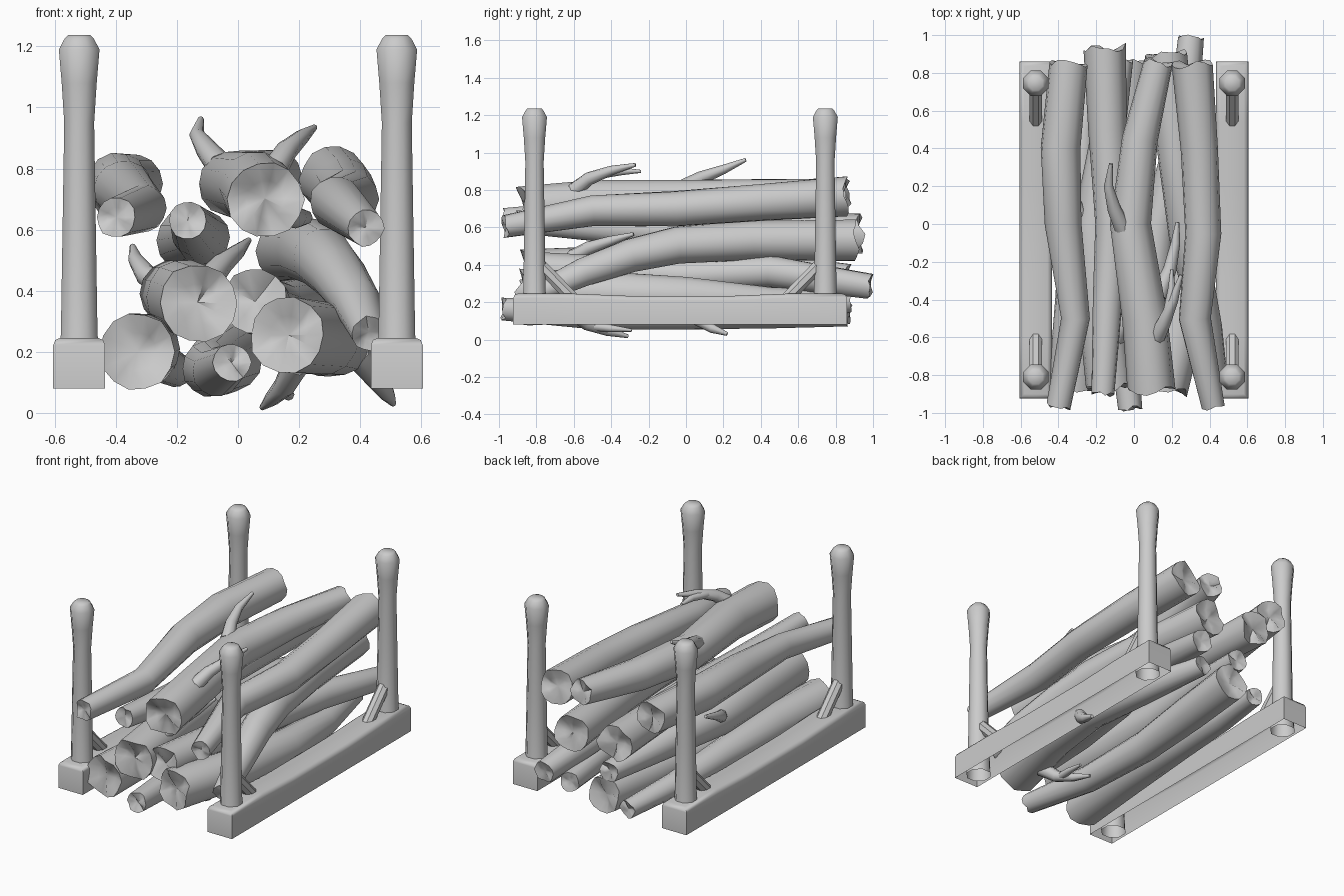
import bpy, bmesh, math, random
from mathutils import Vector, Matrix

if "Cube" in bpy.data.objects:
    bpy.data.objects.remove(bpy.data.objects["Cube"])
random.seed(4)

GREY = (0.6, 0.6, 0.6, 1)
mat = bpy.data.materials.new("plain grey")
mat.use_nodes = True
mat.diffuse_color = GREY
mat.node_tree.nodes["Principled BSDF"].inputs["Base Color"].default_value = GREY


def finish(bm, name, angle=60):
    mesh = bpy.data.meshes.new(name)
    bmesh.ops.recalc_face_normals(bm, faces=bm.faces)
    bm.to_mesh(mesh)
    bm.free()
    ob = bpy.data.objects.new(name, mesh)
    bpy.context.collection.objects.link(ob)
    mesh.materials.append(mat)
    bpy.ops.object.select_all(action='DESELECT')
    bpy.context.view_layer.objects.active = ob
    ob.select_set(True)
    bpy.ops.object.shade_smooth_by_angle(angle=math.radians(angle))


def ring(bm, centre, axis, radius, sides, rough=0.0, turn=0.0):
    """Ring of vertices around a point, square to an axis."""
    side = axis.orthogonal().normalized()
    if abs(axis.y) > 0.5:
        side = Vector((0, 0, 1)).cross(axis).normalized()
    up = axis.cross(side)
    verts = []
    for i in range(sides):
        a = 2 * math.pi * i / sides + turn
        r = radius * (1 + random.uniform(-rough, rough))
        verts.append(bm.verts.new(centre + side * r * math.cos(a) + up * r * math.sin(a)))
    return verts


def bridge(bm, a, b):
    for i in range(len(a)):
        j = (i + 1) % len(a)
        bm.faces.new((a[i], a[j], b[j], b[i]))


def tube(bm, path, sides, rough=0.0):
    """Skin a list of (x, y, z, radius); returns end rings and axes."""
    pts = [Vector(p[:3]) for p in path]
    rings, axes = [], []
    for i, p in enumerate(pts):
        axis = (pts[min(i + 1, len(pts) - 1)] - pts[max(i - 1, 0)]).normalized()
        rings.append(ring(bm, p, axis, path[i][3], sides, rough))
        axes.append(axis)
    for a, b in zip(rings, rings[1:]):
        bridge(bm, a, b)
    return rings, axes


def log(name, path):
    """Bent trunk with uneven, softly hollowed ends."""
    bm = bmesh.new()
    rings, axes = tube(bm, path, 14, 0.03)
    for rim, out, p in ((rings[0], -axes[0], path[0]), (rings[-1], axes[-1], path[-1])):
        centre, r = Vector(p[:3]), p[3]
        phase = random.uniform(0, math.tau)
        for i, v in enumerate(rim):
            v.co += out * r * (0.12 * math.sin(math.tau * 3 * i / len(rim) + phase)
                               + random.uniform(-0.12, 0.12))
        inner = [bm.verts.new(centre.lerp(v.co, 0.5) - out * r * random.uniform(0, 0.25))
                 for v in rim]
        bridge(bm, rim, inner)
        hub = bm.verts.new(centre - out * r * 0.2)
        for i in range(len(inner)):
            bm.faces.new((inner[i], inner[(i + 1) % len(inner)], hub))
    finish(bm, name)


def twig(name, path, radii):
    bm = bmesh.new()
    rings, _ = tube(bm, [(*p, r) for p, r in zip(path, radii)], 8)
    bm.faces.new(rings[0])
    bm.faces.new(rings[-1])
    finish(bm, name)


# Rails, posts and braces of the rack
POST = ((0.08, 0.075), (0.225, 0.07), (0.255, 0.065), (0.6, 0.059), (0.95, 0.053),
        (1.08, 0.062), (1.19, 0.072), (1.225, 0.052), (1.237, 0.04))
for sx, side in ((-1, "right"), (1, "left")):
    bm = bmesh.new()
    bmesh.ops.create_cube(bm, size=1)
    bm.transform(Matrix.Translation((sx * 0.52, -0.032, 0.163))
                 @ Matrix.Diagonal((0.17, 1.784, 0.166, 1)))
    top = [e for e in bm.edges if all(v.co.z > 0.2 for v in e.verts)]
    bmesh.ops.bevel(bm, geom=top, offset=0.024, segments=2, affect='EDGES', profile=0.5)
    under = [f for f in bm.faces if f.calc_center_median().z < 0.09]
    bmesh.ops.delete(bm, geom=under, context='FACES_ONLY')
    # worn dip along the middle of the top
    for y in (-0.6, -0.3, 0.24, 0.54):
        bmesh.ops.bisect_plane(bm, geom=bm.verts[:] + bm.edges[:] + bm.faces[:],
                               plane_co=(0, y, 0), plane_no=(0, 1, 0))
    for v in bm.verts:
        if v.co.z > 0.2 and abs(v.co.y + 0.03) < 0.4:
            v.co.z -= 0.012
    finish(bm, side + "_rail", 50)

    for y, end, inward in ((-0.81, "front", 1), (0.745, "back", -1)):
        bm = bmesh.new()
        up = Vector((0, 0, 1))
        rings = [ring(bm, Vector((sx * 0.52, y, z)), up, r, 8, 0, math.pi / 8) for z, r in POST]
        for a, b in zip(rings, rings[1:]):
            bridge(bm, a, b)
        bm.faces.new(rings[-1])
        finish(bm, f"{end}_{side}_post")

        bm = bmesh.new()
        a = Vector((sx * 0.52, y + inward * 0.02, 0.41))
        b = Vector((sx * 0.52, y + inward * 0.22, 0.205))
        axis = (b - a).normalized()
        ends = [ring(bm, p, axis, 0.036, 8, 0, math.pi / 8) for p in (a, b)]
        bridge(bm, *ends)
        for e in ends:
            bm.faces.new(e)
        finish(bm, f"{end}_{side}_brace", 40)

# Stacked logs, each from front to back
log("top_middle_log", [(.09, -.87, .70, .125), (.06, -.5, .735, .12), (-.02, 0, .75, .108),
                       (.03, .45, .765, .095), (.13, .86, .785, .078)])
log("top_left_log", [(.42, -.97, .605, .06), (.32, -.5, .69, .085), (.365, -.05, .70, .095),
                     (.345, .4, .735, .10), (.31, .85, .765, .108)])
log("top_right_log", [(-.40, -.97, .64, .065), (-.31, -.5, .67, .076), (-.375, 0, .73, .097),
                      (-.39, .4, .745, .107), (-.345, .85, .75, .10)])
log("upper_right_log", [(-.165, -.9, .63, .062), (-.14, -.4, .595, .08), (-.115, 0, .575, .09),
                        (-.14, .5, .57, .10), (-.155, .93, .565, .11)])
log("middle_right_log", [(-.13, -.86, .36, .128), (-.18, -.4, .38, .122), (-.21, 0, .39, .11),
                         (-.14, .45, .37, .09), (-.07, .87, .34, .065)])
log("arched_log", [(.43, -.77, .26, .06), (.39, -.55, .36, .078), (.33, -.3, .45, .09),
                   (.28, -.05, .505, .10), (.23, .35, .53, .105), (.17, .9, .53, .112)])
log("inner_log", [(.055, -.82, .365, .108), (.08, -.4, .35, .10), (.13, 0, .34, .09),
                  (.25, .45, .365, .085), (.30, .985, .285, .068)])
log("low_left_log", [(.16, -.87, .255, .125), (.28, -.4, .245, .12), (.325, 0, .23, .108),
                     (.28, .45, .2, .082), (.2, .87, .205, .06)])
log("low_right_log", [(-.33, -.86, .20, .126), (-.305, -.4, .21, .115), (-.295, .1, .2, .09),
                      (-.27, .5, .175, .07), (-.2, .87, .14, .055)])
log("low_middle_log", [(-.02, -.98, .165, .062), (-.07, -.5, .135, .08), (-.09, 0, .145, .092),
                       (-.06, .45, .165, .105), (-.03, .86, .18, .11)])

# Broken side twigs and their small forks
TWIGS = {
    "top_right": [(-.06, -.02, .81), (-.105, .08, .865), (-.135, .2, .91), (-.122, .32, .962)],
    "top_left": [(.11, -.62, .78), (.16, -.52, .86), (.21, -.4, .905), (.25, -.27, .935)],
    "middle_left": [(-.1, -.62, .43), (-.05, -.52, .49), (0, -.4, .53), (.035, -.28, .565)],
    "middle_right": [(-.22, -.02, .40), (-.3, .08, .45), (-.335, .18, .5), (-.345, .3, .545)],
    "under_middle": [(.19, -.62, .16), (.15, -.53, .085), (.11, -.42, .045), (.08, -.31, .018)],
    "under_left": [(.39, -.02, .19), (.455, .06, .11), (.49, .14, .06), (.508, .22, .03)],
    "inner": [(.13, -.38, .66), (.19, -.24, .64), (.22, -.1, .64), (.23, .01, .65)],
}
for name, path in TWIGS.items():
    twig(name + "_twig", path, (.045, .036, .025, .01))
FORKS = {
    "under_middle": [(.14, -.52, .075), (.165, -.4, .06), (.17, -.29, .05)],
    "top_left": [(.18, -.46, .885), (.2, -.34, .9), (.2, -.24, .9)],
}
for name, path in FORKS.items():
    twig(name + "_fork", path, (.025, .02, .008))
